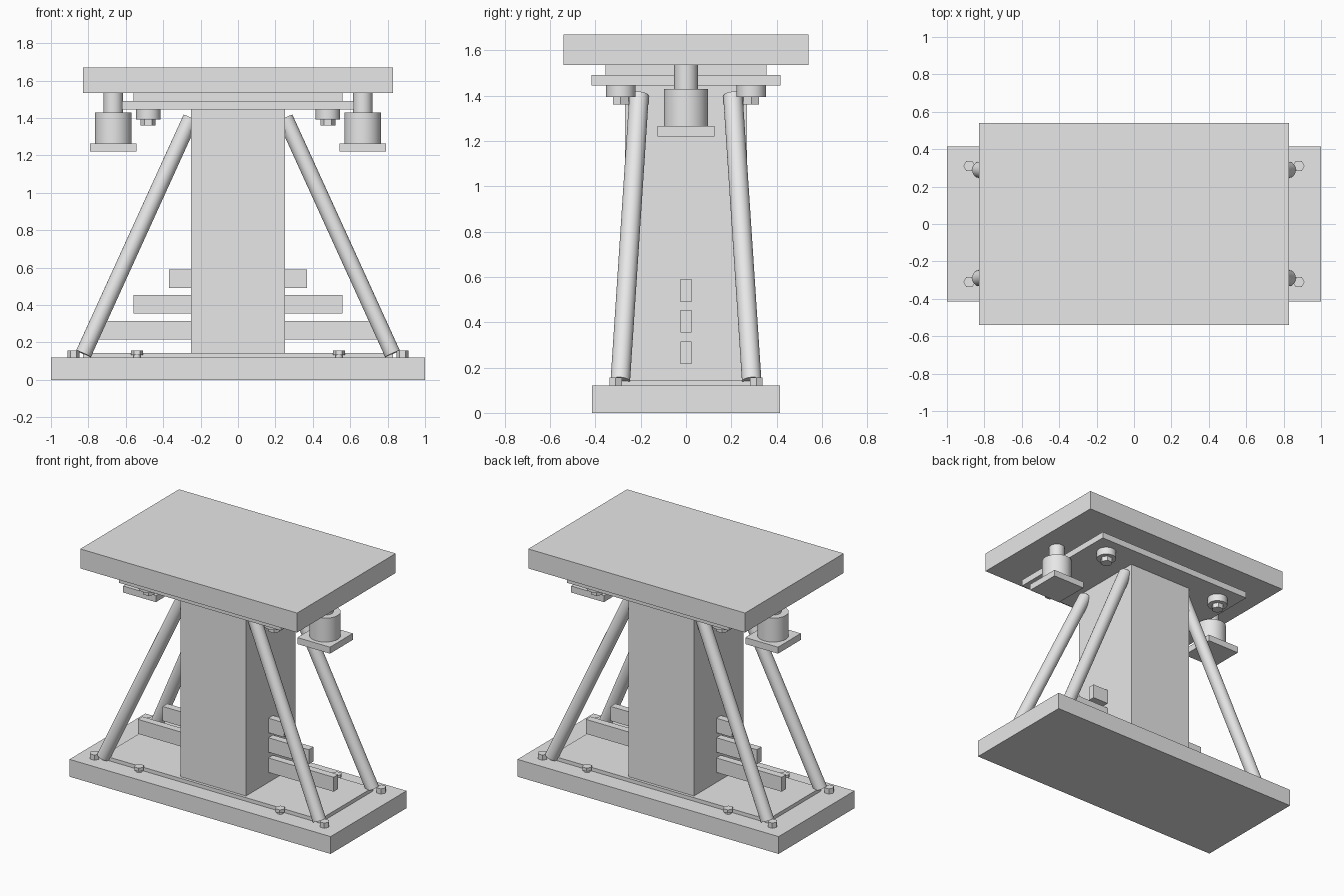
import bpy, math
from mathutils import Vector

if "Cube" in bpy.data.objects:
    bpy.data.objects.remove(bpy.data.objects["Cube"])

grey = bpy.data.materials.new("light grey")
grey.diffuse_color = (0.8, 0.8, 0.8, 1)
grey.use_nodes = True
grey.node_tree.nodes["Principled BSDF"].inputs["Base Color"].default_value = grey.diffuse_color


def finish(name, smooth=False):
    o = bpy.context.object
    o.name = name
    o.data.materials.append(grey)
    if smooth:
        bpy.ops.object.shade_smooth_by_angle(angle=math.radians(35))
    return o


def box(name, x, y, z0, z1, cx=0.0):
    """Box with half sizes x, y between heights z0 and z1."""
    bpy.ops.mesh.primitive_cube_add(size=1, location=(cx, 0, (z0 + z1) / 2))
    bpy.context.object.scale = (2 * x, 2 * y, z1 - z0)
    bpy.ops.object.transform_apply(location=False, rotation=False, scale=True)
    return finish(name)


def rod(name, a, b, r, sides=32):
    """Cylinder from point a to point b; six sides gives a hex head."""
    a, b = Vector(a), Vector(b)
    d = b - a
    rot = d.to_track_quat('Z', 'Y').to_euler() if sides > 6 else (0, 0, math.pi / 6)
    bpy.ops.mesh.primitive_cylinder_add(vertices=sides, radius=r, depth=d.length,
                                        location=(a + b) / 2, rotation=rot)
    return finish(name, sides > 6)


def post(name, x, y, z0, z1, r, sides=32):
    return rod(name, (x, y, z0), (x, y, z1), r, sides)


# Base, raised floor plate and column
box("base", 1.0, 0.415, 0, 0.12)
box("floor_plate", 0.83, 0.29, 0.12, 0.145)
box("column", 0.25, 0.27, 0.12, 1.445)

# Stacked ribs through the column
for i, (w, z) in enumerate(((0.75, 0.215), (0.56, 0.355), (0.37, 0.49))):
    box(f"rib_{i + 1}", w, 0.025, z, z + 0.1)

# Table top with its two support plates
box("lower_support_plate", 0.62, 0.417, 1.445, 1.49)
box("upper_support_plate", 0.56, 0.355, 1.49, 1.535)
box("table_top", 0.83, 0.54, 1.535, 1.67)

for sx, side in ((-1, "left"), (1, "right")):
    # Hanging piston with square foot
    x = sx * 0.667
    box(f"{side}_piston_foot", 0.125, 0.125, 1.22, 1.265, x)
    post(f"{side}_piston_body", x, 0, 1.265, 1.43, 0.098)
    post(f"{side}_piston_shaft", x, 0, 1.43, 1.535, 0.052)
    for sy, end in ((-1, "front"), (1, "back")):
        tag = f"{end}_{side}"
        # Slanted strut
        rod(f"{tag}_strut", (sx * 0.826, sy * 0.29, 0.14),
            (sx * 0.252, sy * 0.207, 1.40), 0.043)
        # Base bolts
        post(f"{tag}_corner_bolt", sx * 0.88, sy * 0.31, 0.12, 0.156, 0.032, 6)
        post(f"{tag}_bolt_shank", sx * 0.54, sy * 0.31, 0.12, 0.135, 0.02)
        post(f"{tag}_bolt_head", sx * 0.54, sy * 0.31, 0.133, 0.156, 0.032, 6)
        # Washer and nut beneath the support plate
        post(f"{tag}_washer", sx * 0.48, sy * 0.288, 1.393, 1.445, 0.065)
        post(f"{tag}_nut", sx * 0.48, sy * 0.288, 1.36, 1.393, 0.04, 6)
